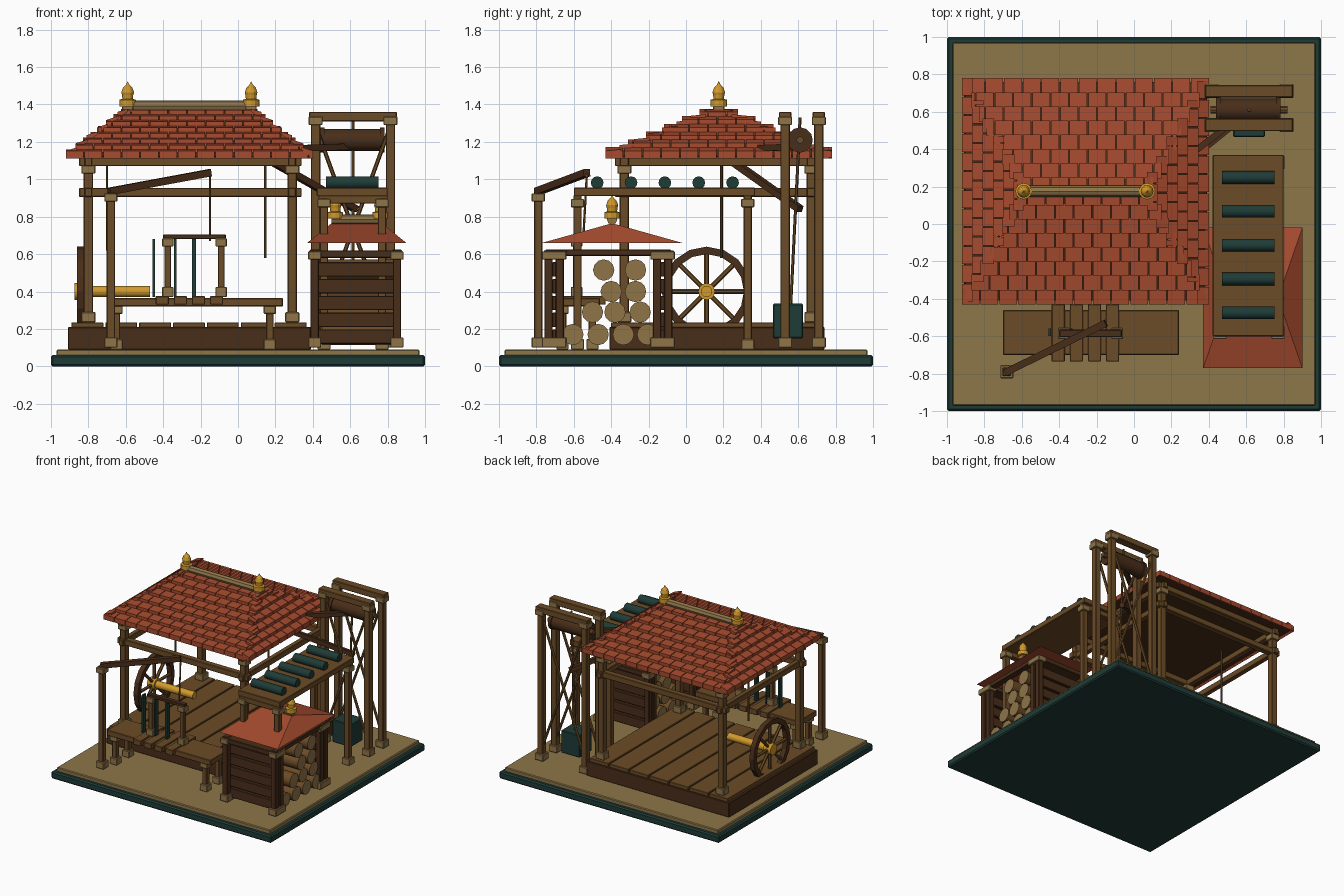
import bpy, bmesh, math
from mathutils import Vector, Matrix

if "Cube" in bpy.data.objects:
    bpy.data.objects.remove(bpy.data.objects["Cube"])


def material(name, *rgb):
    colour = [(c / 255) ** 2.2 for c in rgb] + [1]
    mat = bpy.data.materials.new(name)
    mat.use_nodes = True
    mat.diffuse_color = colour
    mat.node_tree.nodes["Principled BSDF"].inputs["Base Color"].default_value = colour
    return mat


green = material("dark green", 36, 62, 58)
sand = material("sand", 140, 118, 75)
wood = material("brown wood", 108, 77, 43)
dark = material("dark wood", 74, 49, 31)
trim = material("pale wood trim", 142, 116, 74)
red = material("red tile", 164, 76, 50)
gold = material("gold", 208, 152, 48)


def finish(name, bm, mat, bevel=0.0):
    mesh = bpy.data.meshes.new(name)
    bmesh.ops.recalc_face_normals(bm, faces=bm.faces)
    bm.to_mesh(mesh)
    bm.free()
    mesh.materials.append(mat)
    obj = bpy.data.objects.new(name, mesh)
    bpy.context.collection.objects.link(obj)
    if bevel:
        mod = obj.modifiers.new("bevel", "BEVEL")
        mod.width, mod.segments = bevel, 1
    return obj


def box(name, mat, x, y, z, bevel=0.004):
    """Box from (low, high) ranges on each axis."""
    bm = bmesh.new()
    bmesh.ops.create_cube(bm, size=1)
    for v in bm.verts:
        v.co = [sum(r) / 2 + c * (r[1] - r[0]) for r, c in zip((x, y, z), v.co)]
    return finish(name, bm, mat, bevel)


def block(name, mat, x, y, z, width):
    half = width / 2
    return box(name, mat, (x - half, x + half), (y - half, y + half), z)


def rod(name, mat, start, end, radius, sides=12, end_mat=None):
    a, b = Vector(start), Vector(end)
    bm = bmesh.new()
    bmesh.ops.create_cone(bm, cap_ends=True, segments=sides, radius1=radius, radius2=radius, depth=(b - a).length)
    turn = (b - a).to_track_quat("Z", "Y").to_matrix().to_4x4()
    if sides == 4:
        turn = turn @ Matrix.Rotation(math.pi / 4, 4, "Z")
    bm.transform(Matrix.Translation((a + b) / 2) @ turn)
    if end_mat:
        for f in bm.faces:
            f.material_index = int(len(f.verts) > 4)
    obj = finish(name, bm, mat)
    if end_mat:
        obj.data.materials.append(end_mat)
    if sides > 8:
        for f in obj.data.polygons:
            f.use_smooth = len(f.vertices) == 4
    return obj


def lathe(name, mat, profile, place, steps=16):
    bm = bmesh.new()
    verts = [bm.verts.new((r, 0, h)) for r, h in profile]
    edges = [bm.edges.new(pair) for pair in zip(verts, verts[1:])]
    bmesh.ops.spin(bm, geom=verts + edges, axis=(0, 0, 1), cent=(0, 0, 0), angle=math.tau, steps=steps)
    bmesh.ops.remove_doubles(bm, verts=bm.verts, dist=0.0005)
    bm.transform(place)
    return finish(name, bm, mat)


def post(name, x, y, bottom, top, width=0.05, mat=wood):
    block(name, mat, x, y, (bottom, top), width)
    block(name + "_foot", trim, x, y, (bottom, bottom + 0.055), width + 0.025)
    block(name + "_cap", trim, x, y, (top - 0.05, top - 0.005), width + 0.025)


def finial(name, x, y, z, s=1.0):
    profile = [(0, 0), (.044, 0), (.044, .035), (.028, .04), (.03, .06), (.034, .075), (.025, .1), (.01, .115), (0, .135)]
    lathe(name, gold, profile, Matrix.Translation((x, y, z)) @ Matrix.Scale(s, 4), 12)


def hip(name, mat, x, y, ridge, eave, top):
    """Closed hip roof with its ridge along x."""
    mid = sum(y) / 2
    bm = bmesh.new()
    a, b, c, d = [bm.verts.new((px, py, eave)) for px, py in
                  ((x[0], y[0]), (x[1], y[0]), (x[1], y[1]), (x[0], y[1]))]
    e, f = [bm.verts.new((px, mid, top)) for px in ridge]
    for face in ((a, b, f, e), (b, c, f), (c, d, e, f), (d, a, e), (d, c, b, a)):
        bm.faces.new(face)
    finish(name, bm, mat)


# Base and floor
box("base", green, (-1, 1), (-1, 1), (0, 0.06), 0.01)
box("ground", sand, (-.97, .97), (-.97, .97), (0.05, 0.09), 0.006)
box("floor_frame", dark, (-.91, .39), (-.41, .74), (0.09, 0.21))
for i in range(7):
    left = -0.89 + i * 0.181
    box("floor_plank", wood, (left, left + .17), (-.40, .73), (.2, .235), 0.003)

# Hall posts and beams
roof_x, roof_y = -0.26, 0.175
for x in (-.80, .29):
    for y in (-.33, .67):
        post("hall_post", x, y, .235, 1.08)
    for z in (.93, 1.095):
        box("hall_side_beam", wood, (x - .02, x + .02), (-.38, .72), (z - .024, z + .024))
for y in (-.33, .67):
    for z in (.93, 1.095):
        box("hall_long_beam", wood, (-.85, .34), (y - .024, y + .024), (z - .024, z + .024))

# Main roof
eave, rise = 1.12, 0.25
hip("roof_core", dark, (-.90, .38), (-.41, .76), (-.59, .07), eave, eave + rise)


def tile_slope(name, turn, depth, half_eave, half_ridge, run, rows, width):
    place = Matrix.Translation((roof_x, roof_y, 0)) @ Matrix.Rotation(turn, 4, "Z")
    bm = bmesh.new()
    for r in range(rows):
        t = (r + 0.25 * (r > 0)) / rows
        half = half_eave + (half_ridge - half_eave) * t
        near, far = r / rows, min(1, (r + 1.1) / rows)
        left = -half_eave - (r % 2) * width / 2
        while left < half:
            lo, hi = max(left, -half), min(left + width - 0.006, half)
            left += width
            if hi - lo < 0.015:
                continue
            for v in bmesh.ops.create_cube(bm, size=1)["verts"]:
                back, above = v.co.y > 0, v.co.z > 0
                k = far if back else near
                lift = (0.006 if back else 0.032) if above else -0.008
                v.co = (hi if v.co.x > 0 else lo, -depth + k * run, eave + rise * k + lift)
    bm.transform(place)
    finish(name, bm, red)


for i, side in enumerate(("front", "right", "back", "left")):
    if i % 2:
        tile_slope(side + "_tiles", i * math.pi / 2, .66, .605, .03, .33, 6, .1)
    else:
        tile_slope(side + "_tiles", i * math.pi / 2, .605, .66, .335, .605, 8, .1)
rod("roof_ridge", trim, (-.6, roof_y, 1.392), (.08, roof_y, 1.392), .03, 8)
for x in (-.59, .07):
    finial("roof_finial", x, roof_y, 1.39)
    block("ridge_end", trim, x, roof_y, (1.35, 1.405), .06)

# Spoked wheel with its axle
wheel = Matrix.Translation((-.84, .11, .40)) @ Matrix.Rotation(math.pi / 2, 4, "Y")
rim = [(.2, -.02), (.24, -.02), (.24, .02), (.2, .02), (.2, -.02)]
lathe("wheel_rim", dark, rim, wheel)
for i in range(8):
    a = i * math.tau / 8
    rod("wheel_spoke", wood, (-.84, .11, .4), (-.84, .11 + .21 * math.cos(a), .4 + .21 * math.sin(a)), .013, 6)
rod("wheel_hub", gold, (-.875, .11, .4), (-.81, .11, .4), .045)
rod("wheel_axle", gold, (-.82, .11, .4), (-.47, .11, .4), .03)

# Hanging ropes
for x, low in ((.145, .58), (-.70, .62)):
    rod("hanging_rope", wood, (x, .19, low), (x, .19, 1.13), .007, 6)

# Workbench with a small frame
box("bench_top", wood, (-.70, .24), (-.70, -.46), (.32, .365))
for x in (-.65, .17):
    for y in (-.66, -.5):
        post("bench_leg", x, y, .09, .33, .04)
for i in range(4):
    left = -.44 + i * .097
    box("bench_slat", wood, (left, left + .07), (-.735, -.43), (.33, .375), .003)
for x in (-.375, -.09):
    post("frame_post", x, -.585, .37, .69, .036)
box("frame_beam", dark, (-.4, -.065), (-.605, -.565), (.68, .705))
for x, width in ((-.45, .012), (-.335, .012), (-.235, .02)):
    box("green_blade", green, (x - width / 2, x + width / 2), (-.6, -.56), (.37, .68), 0)

# Lever on its own post
post("lever_post", -.68, -.79, .1, .93, .045)
rod("lever_arm", dark, (-.69, -.795, .935), (-.15, -.53, 1.035), .027, 4)
rod("lever_rope", wood, (-.15, -.53, 1.03), (-.15, -.55, .67), .006, 6)

# Rack with rollers
box("rack_top", wood, (.42, .80), (-.6, .37), (.91, .955))
for y in (-.58, .33):
    box("rack_beam", wood, (.43, .80), (y - .022, y + .022), (.87, .915))
    for x in (.46, .77):
        post("rack_post", x, y, .09, .9, .045)
for i in range(5):
    y = -.475 + i * .181
    rod("rack_roller", green, (.47, y, .982), (.75, y, .982), .034)

# Log shed
for x in (.41, .85):
    for y in (-.735, -.675, -.155, -.095):
        post("shed_post", x, y, .1, .62, .045, dark)
    box("shed_side_beam", dark, (x - .025, x + .025), (-.75, -.08), (.59, .625))
for y in (-.70, -.125):
    box("shed_beam", dark, (.38, .88), (y - .06, y + .06), (.58, .62))
    for i in range(5):
        z = .12 + i * .09
        box("shed_slat", dark, (.42, .84), (y - .015, y + .015), (z, z + .077))
for z, row in ((.17, (-.605, -.47, -.335, -.205)), (.29, (-.5, -.38, -.245)),
               (.4, (-.4, -.27)), (.515, (-.44, -.27))):
    for y in row:
        rod("log", wood, (.45, y, z), (.86, y, z), .057, 12, trim)
hip("shed_roof", red, (.37, .90), (-.77, -.02), (.50, .77), .66, .765)
rod("shed_ridge", trim, (.5, -.395, .785), (.78, -.395, .785), .028, 8)
for x in (.52, .76):
    finial("shed_finial", x, -.395, .79, .95)

# Hoist tower with drum, bracing and bucket
for y in (.53, .71):
    for x in (.415, .815):
        post("tower_post", x, y, .1, 1.34, .05)
    box("tower_beam", wood, (.38, .85), (y - .033, y + .033), (1.31, 1.36))
    for low, high in ((.42, .81), (.81, .42)):
        rod("tower_brace", wood, (low, y, .2), (high, y, 1.27), .011, 6)
rod("drum", dark, (.45, .61, 1.21), (.78, .61, 1.21), .06)
rod("drum_axle", wood, (.41, .61, 1.21), (.82, .61, 1.21), .02, 8)
for x in (.45, .77):
    rod("drum_flange", dark, (x - .012, .61, 1.21), (x + .012, .61, 1.21), .068)
rod("hoist_rope", wood, (.615, .56, .33), (.615, .61, 1.33), .008, 6)
box("bucket", green, (.53, .70), (.465, .625), (.15, .335), .006)
rod("hoist_arm", dark, (.12, .2, 1.13), (.63, .61, .84), .025, 4)
rod("hoist_bar", dark, (.3, .37, 1.165), (.6, .6, 1.175), .024, 4)
